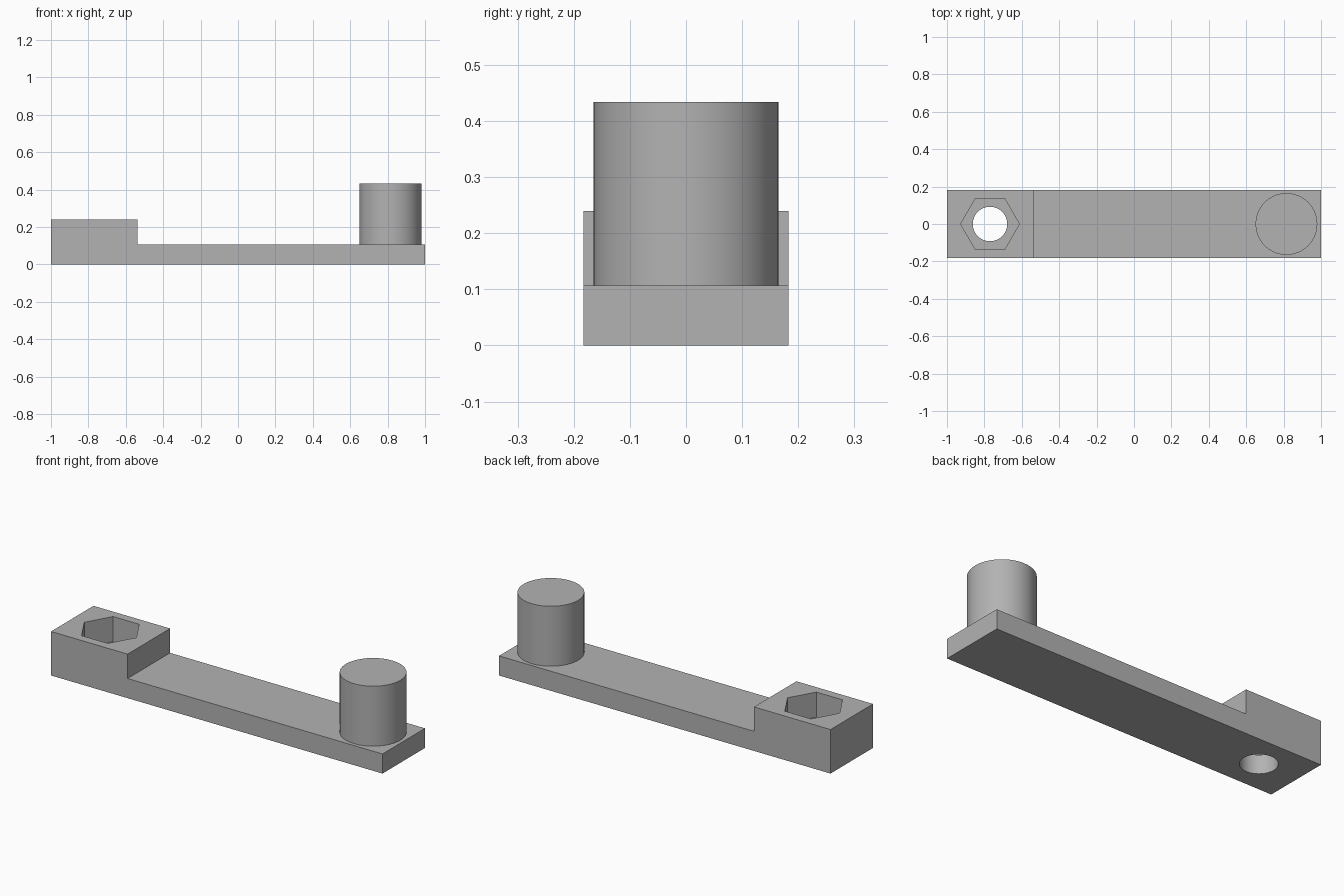
import bpy
import bmesh
import math

if "Cube" in bpy.data.objects:
    bpy.data.objects.remove(bpy.data.objects["Cube"], do_unlink=True)

HALF_WIDTH = 0.183
BAR_TOP = 0.107
BLOCK_TOP = 0.24
STEP_X = -0.538
HOLE_X = -0.77

grey = bpy.data.materials.new("plain_grey")
grey.use_nodes = True
colour = (0.45, 0.45, 0.45, 1)
grey.diffuse_color = colour
grey.node_tree.nodes["Principled BSDF"].inputs["Base Color"].default_value = colour


def prism(name, sides, radius, x, bottom, top, turn=0):
    bpy.ops.mesh.primitive_cylinder_add(
        vertices=sides, radius=radius, depth=top - bottom,
        location=(x, 0, (bottom + top) / 2), rotation=(0, 0, turn))
    obj = bpy.context.object
    obj.name = name
    return obj


def finish(obj):
    obj.data.materials.clear()
    obj.data.materials.append(grey)
    bpy.ops.object.select_all(action="DESELECT")
    obj.select_set(True)
    bpy.context.view_layer.objects.active = obj
    bpy.ops.object.shade_smooth_by_angle(angle=math.radians(30))


# Stepped arm: side profile extruded across the width
profile = [(-1, 0), (1, 0), (1, BAR_TOP), (STEP_X, BAR_TOP),
           (STEP_X, BLOCK_TOP), (-1, BLOCK_TOP)]
bm = bmesh.new()
side = bm.faces.new([bm.verts.new((x, -HALF_WIDTH, z)) for x, z in profile])
extruded = bmesh.ops.extrude_face_region(bm, geom=[side], use_keep_orig=True)
moved = [v for v in extruded["geom"] if isinstance(v, bmesh.types.BMVert)]
bmesh.ops.translate(bm, verts=moved, vec=(0, 2 * HALF_WIDTH, 0))
bmesh.ops.recalc_face_normals(bm, faces=bm.faces)
mesh = bpy.data.meshes.new("stepped_arm")
bm.to_mesh(mesh)
bm.free()
arm = bpy.data.objects.new("stepped_arm", mesh)
bpy.context.collection.objects.link(arm)

# Hexagonal nut pocket with a round bolt hole beneath it
cutters = [
    prism("nut_pocket_cutter", 6, 0.157, HOLE_X, BAR_TOP - 0.004, 0.4, math.radians(30)),
    prism("bolt_hole_cutter", 64, 0.092, HOLE_X, -0.1, 0.3),
]
for cutter in cutters:
    cutter.hide_render = True
    cut = arm.modifiers.new(cutter.name, "BOOLEAN")
    cut.operation = "DIFFERENCE"
    cut.solver = "EXACT"
    cut.object = cutter
    bpy.context.view_layer.objects.active = arm
    bpy.ops.object.modifier_apply(modifier=cut.name)
    bpy.data.objects.remove(cutter, do_unlink=True)
finish(arm)

# Round handle pin, standing on the bar
finish(prism("handle_pin", 64, 0.165, 0.815, BAR_TOP, 0.434))
